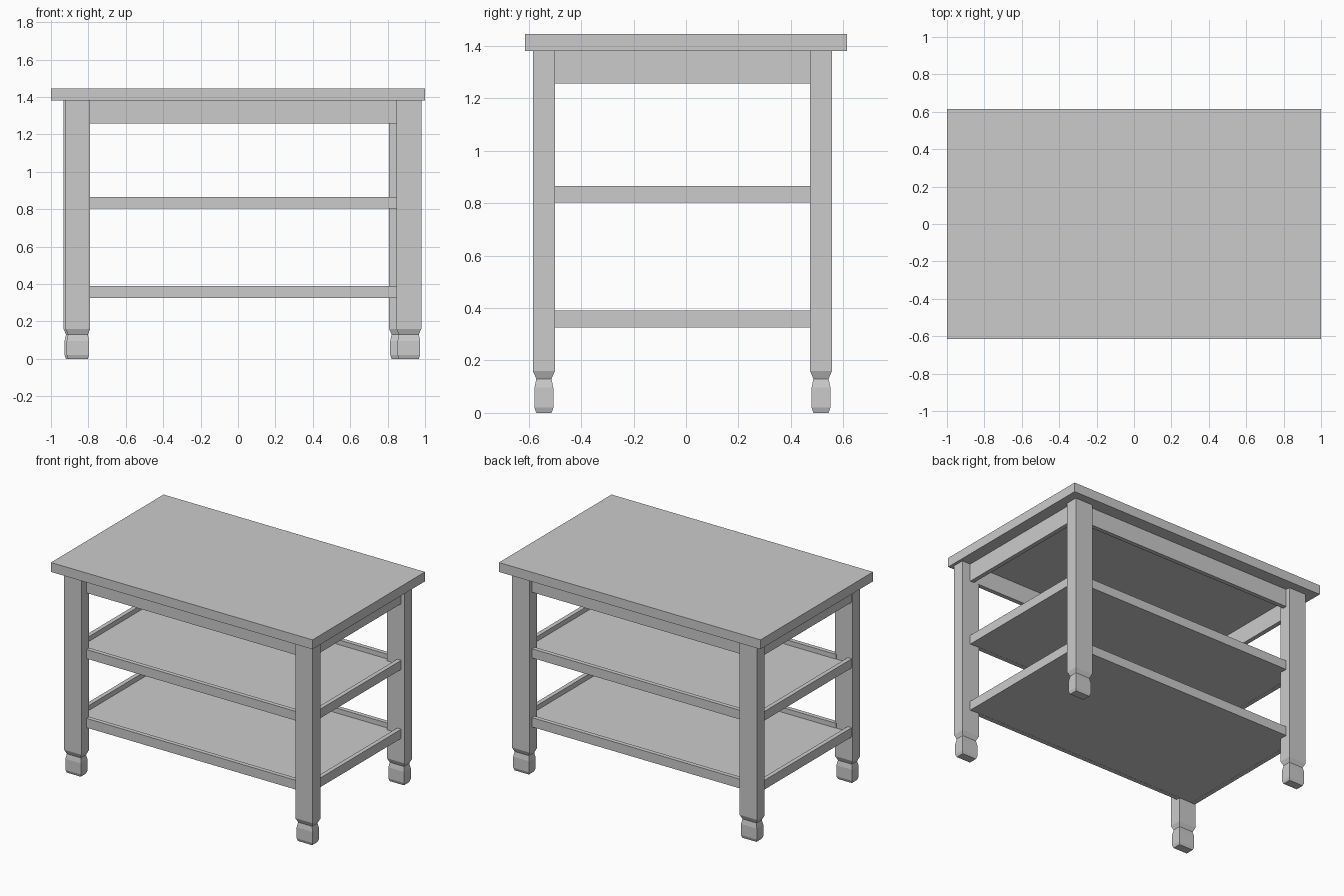
import bpy, bmesh

if "Cube" in bpy.data.objects:
    bpy.data.objects.remove(bpy.data.objects["Cube"])


def finish(name, bm):
    bmesh.ops.recalc_face_normals(bm, faces=bm.faces)
    mesh = bpy.data.meshes.new(name)
    bm.to_mesh(mesh)
    bm.free()
    obj = bpy.data.objects.new(name, mesh)
    bpy.context.collection.objects.link(obj)


def box(name, x0, x1, y0, y1, z0, z1):
    bm = bmesh.new()
    bmesh.ops.create_cube(bm, size=1)
    bmesh.ops.scale(bm, vec=(x1 - x0, y1 - y0, z1 - z0), verts=bm.verts)
    bmesh.ops.translate(bm, vec=((x0 + x1) / 2, (y0 + y1) / 2, (z0 + z1) / 2), verts=bm.verts)
    finish(name, bm)


# Leg side profile: height and inset from the full leg section
LEG_PROFILE = [(0, .013), (.02, .006), (.096, .006), (.13, .013), (.16, 0), (1.38, 0)]


def leg(name, x0, x1, y0, y1):
    bm = bmesh.new()
    rings = [[bm.verts.new(p) for p in ((x0 + i, y0 + i, z), (x1 - i, y0 + i, z),
                                        (x1 - i, y1 - i, z), (x0 + i, y1 - i, z))]
             for z, i in LEG_PROFILE]
    for a, b in zip(rings, rings[1:]):
        for k in range(4):
            n = (k + 1) % 4
            bm.faces.new((a[k], a[n], b[n], b[k]))
    bm.faces.new(rings[0][::-1])
    bm.faces.new(rings[-1])
    finish(name, bm)


# Table top
box("table_top", -1, 1, -.615, .615, 1.38, 1.445)

# Legs
leg("front_left_leg", -.922, -.79, -.584, -.5)
leg("front_right_leg", .847, .98, -.584, -.5)
leg("back_left_leg", -.933, -.80, .473, .557)
leg("back_right_leg", .808, .942, .473, .557)

# Rails between the legs: apron and the two shelf frames
RX, RY, T = .917, .527, .03
for part, z0, z1 in (("apron", 1.257, 1.38), ("middle_shelf", .803, .866), ("lower_shelf", .326, .39)):
    box(part + "_front_rail", -.80, .855, -RY, -RY + T, z0, z1)
    box(part + "_back_rail", -.81, .818, RY - T, RY, z0, z1)
    box(part + "_left_rail", -RX, -RX + T, -.51, .483, z0, z1)
    box(part + "_right_rail", RX - T, RX, -.51, .483, z0, z1)
    # Recessed shelf panel
    if part != "apron":
        box(part + "_panel", -RX + T / 2, RX - T / 2, -RY + T / 2, RY - T / 2, z0 + .001, z0 + .03)
